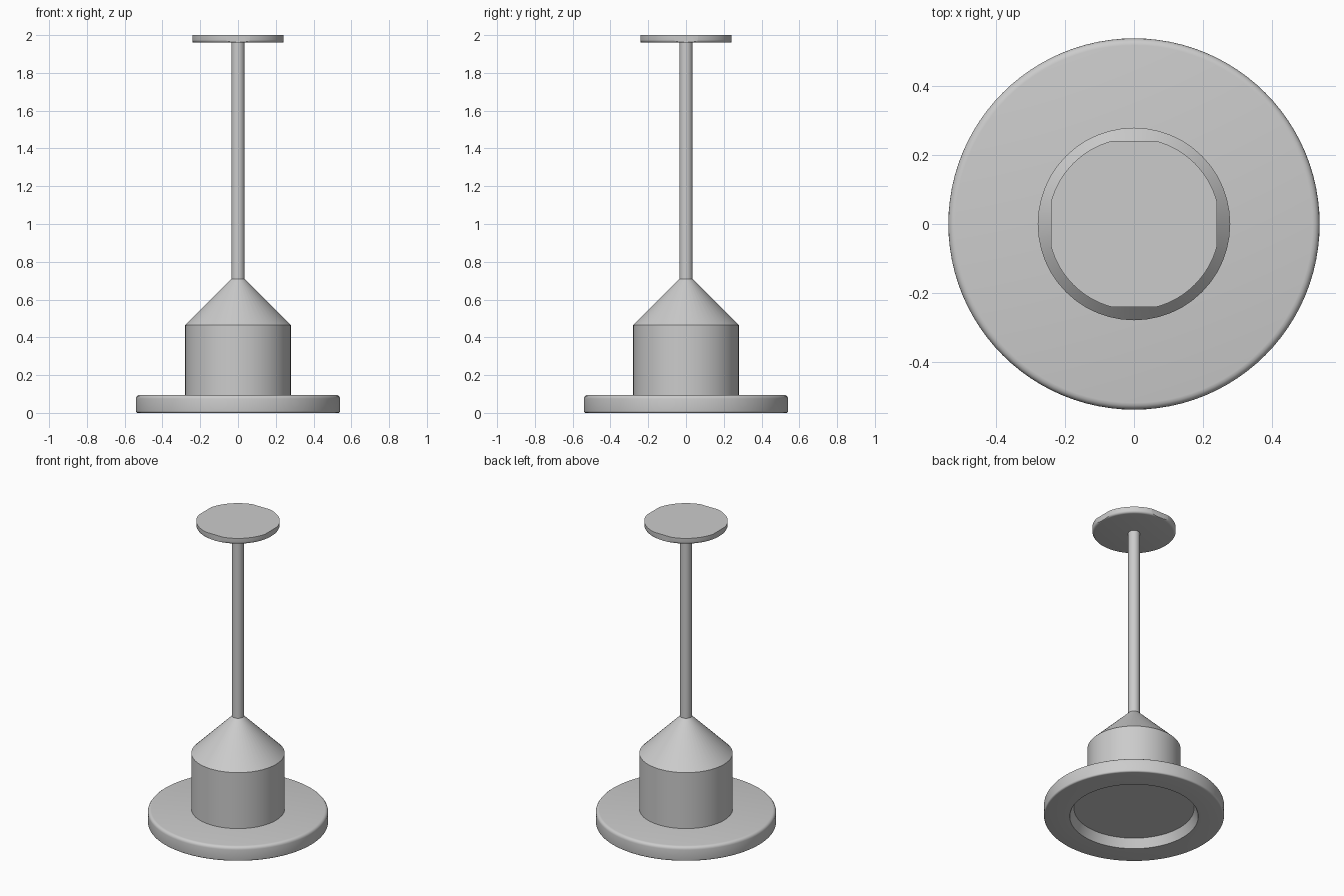
import bpy, bmesh, math

if "Cube" in bpy.data.objects:
    bpy.data.objects.remove(bpy.data.objects["Cube"])


def lathe(name, profile, sides, clip=None):
    """Spin (radius, z) points round the z axis; radius 0 makes a pole."""
    bm = bmesh.new()
    rings = []
    for r, z in profile:
        if r == 0:
            rings.append([bm.verts.new((0, 0, z))] * sides)
        else:
            rings.append([bm.verts.new((r * math.cos(2 * math.pi * i / sides),
                                        r * math.sin(2 * math.pi * i / sides), z))
                          for i in range(sides)])
    for a, b in zip(rings, rings[1:]):
        for i in range(sides):
            j = (i + 1) % sides
            bm.faces.new(list(dict.fromkeys((a[i], a[j], b[j], b[i]))))
    # Optional flats on the four sides
    if clip:
        for n in ((1, 0, 0), (-1, 0, 0), (0, 1, 0), (0, -1, 0)):
            cut = bmesh.ops.bisect_plane(bm, geom=bm.verts[:] + bm.edges[:] + bm.faces[:],
                                         plane_co=[c * clip for c in n], plane_no=n,
                                         clear_outer=True)
            edges = [e for e in cut["geom_cut"] if isinstance(e, bmesh.types.BMEdge)]
            bmesh.ops.holes_fill(bm, edges=edges)
    bmesh.ops.recalc_face_normals(bm, faces=bm.faces)
    mesh = bpy.data.meshes.new(name)
    bm.to_mesh(mesh)
    bm.free()
    ob = bpy.data.objects.new(name, mesh)
    bpy.context.collection.objects.link(ob)
    bpy.ops.object.select_all(action='DESELECT')
    ob.select_set(True)
    bpy.context.view_layer.objects.active = ob
    bpy.ops.object.shade_smooth_by_angle(angle=math.radians(28))
    return ob


def fillet(cr, cz, rad, start, end, steps=4):
    """Arc points for a rounded profile corner."""
    return [(cr + rad * math.cos(math.radians(start + (end - start) * k / steps)),
             cz + rad * math.sin(math.radians(start + (end - start) * k / steps)))
            for k in range(steps + 1)]


# Round foot with softened rim and a shallow recess underneath
lathe("base_disc",
      [(0, 0.058), (0.36, 0.058), (0.385, 0)]
      + fillet(0.53, 0.01, 0.01, -90, 0)
      + fillet(0.52, 0.075, 0.02, 0, 90)
      + [(0, 0.095)], 96)

# Drum with conical shoulder
lathe("body", [(0, 0.09), (0.28, 0.09), (0.28, 0.465), (0.035, 0.71), (0, 0.71)], 48)

# Slim stem
lathe("stem", [(0, 0.70), (0.035, 0.70), (0.035, 1.965), (0, 1.965)], 32)

# Top plate, rounded below, with four flats
lathe("top_plate",
      [(0, 1.96)] + fillet(0.235, 1.975, 0.015, -90, 0) + [(0.25, 2.0), (0, 2.0)],
      96, clip=0.242)
